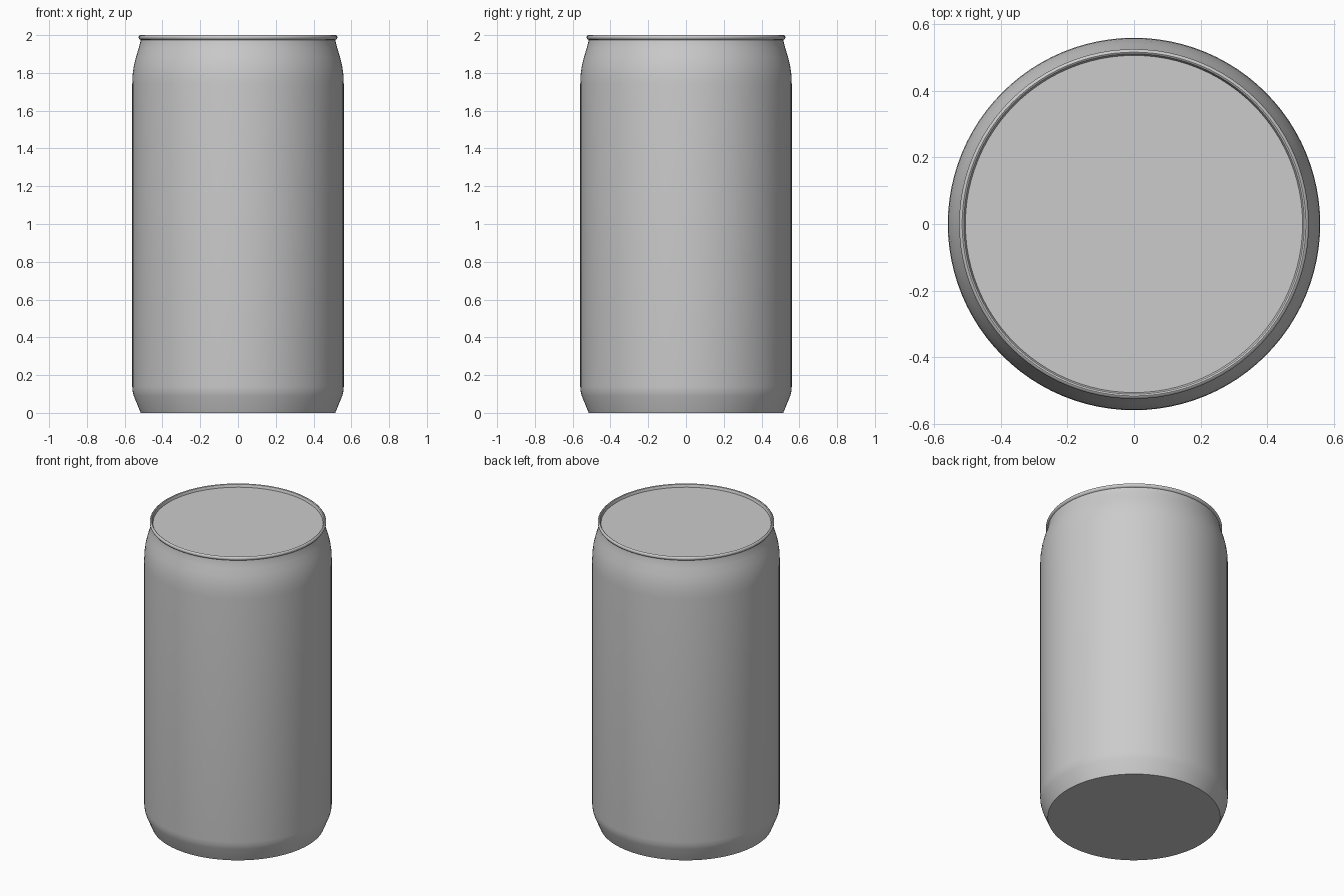
import bpy, bmesh, math

cube = bpy.data.objects.get("Cube")
if cube:
    bpy.data.objects.remove(cube, do_unlink=True)

SIDES = 96

metal = bpy.data.materials.new("plain grey metal")
metal.use_nodes = True
metal.diffuse_color = (0.6, 0.6, 0.6, 1)
metal.node_tree.nodes["Principled BSDF"].inputs["Base Color"].default_value = (0.6, 0.6, 0.6, 1)


def lathe(name, profile, cap_start=False, cap_end=False):
    """Revolve (radius, height) points about z, optionally closing the ends."""
    bm = bmesh.new()
    rings = []
    for r, z in profile:
        rings.append([bm.verts.new((r * math.cos(a), r * math.sin(a), z))
                      for a in (math.tau * i / SIDES for i in range(SIDES))])
    for low, high in zip(rings, rings[1:]):
        for i in range(SIDES):
            j = (i + 1) % SIDES
            bm.faces.new((low[i], low[j], high[j], high[i]))
    if cap_start:
        bm.faces.new(rings[0][::-1])
    if cap_end:
        bm.faces.new(rings[-1])
    mesh = bpy.data.meshes.new(name)
    bm.to_mesh(mesh)
    bm.free()
    mesh.materials.append(metal)
    obj = bpy.data.objects.new(name, mesh)
    bpy.context.collection.objects.link(obj)
    bpy.ops.object.select_all(action="DESELECT")
    obj.select_set(True)
    bpy.context.view_layer.objects.active = obj
    bpy.ops.object.shade_smooth_by_angle(angle=math.radians(35))
    return obj


# Body: tapered foot, straight wall, rounded shoulder and neck
lathe("can_body", [
    (0.515, 0), (0.552, 0.09), (0.558, 0.115), (0.56, 0.14),
    (0.56, 1.74), (0.558, 1.79), (0.551, 1.84), (0.54, 1.885),
    (0.526, 1.93), (0.518, 1.96), (0.516, 1.975)], cap_start=True)

# Rolled rim running over the edge and down to the recessed lid
lathe("rim_and_lid", [
    (0.516, 1.975), (0.522, 1.978), (0.526, 1.985), (0.526, 1.992),
    (0.522, 1.998), (0.517, 2.0), (0.512, 1.997), (0.509, 1.99),
    (0.507, 1.98)], cap_end=True)
